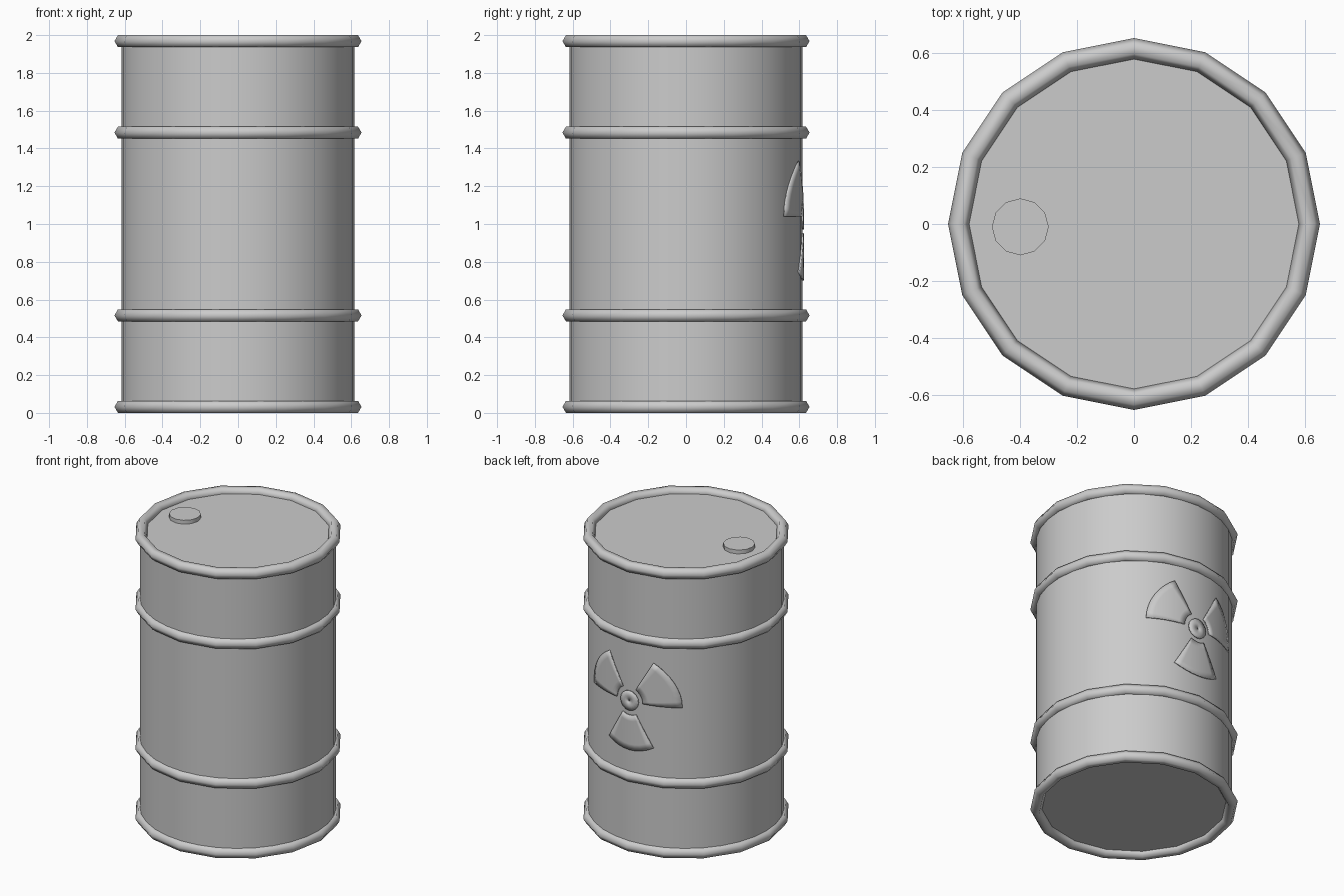
import bpy, bmesh
from math import cos, sin, pi, radians, sqrt

cube = bpy.data.objects.get("Cube")
if cube:
    bpy.data.objects.remove(cube, do_unlink=True)

R = 0.617          # drum radius
TUBE = 0.037       # hoop thickness
LOW, HIGH = 0.032, 1.968

steel = bpy.data.materials.new("grey_steel")
steel.use_nodes = True
grey = (0.6, 0.6, 0.6, 1)
steel.diffuse_color = grey
steel.node_tree.nodes["Principled BSDF"].inputs["Base Color"].default_value = grey


def finish(name, all_smooth=False):
    ob = bpy.context.object
    ob.name = name
    ob.data.materials.append(steel)
    if all_smooth:
        bpy.ops.object.shade_smooth()
    else:
        bpy.ops.object.shade_smooth_by_angle(angle=radians(35))
    return ob


# Drum shell with flat lid and base
bpy.ops.mesh.primitive_cylinder_add(vertices=32, radius=R, depth=HIGH - LOW,
                                    location=(0, 0, (LOW + HIGH) / 2))
finish("drum_body")

# Rims and rolling hoops
for i, name in enumerate(("bottom_rim", "lower_hoop", "upper_hoop", "top_rim")):
    z = LOW + (HIGH - LOW) * (0, 0.25, 0.75, 1)[i]
    bpy.ops.mesh.primitive_torus_add(major_segments=16, minor_segments=6,
                                     major_radius=R, minor_radius=TUBE,
                                     location=(0, 0, z))
    finish(name, True)

# Filler cap on the lid
bpy.ops.mesh.primitive_cylinder_add(vertices=12, radius=0.1, depth=0.04,
                                    location=(-0.4, -0.01, 1.975))
finish("filler_cap")


def back_plate(name, r0, r1, a0, a1, rings, steps):
    """Thin polar patch wrapped onto the back of the drum."""
    bm = bmesh.new()
    rows = []
    for i in range(rings + 1):
        r = r0 + (r1 - r0) * i / rings
        row = []
        for j in range(steps + 1):
            a = radians(a0 + (a1 - a0) * j / steps)
            x = r * cos(a)
            row.append(bm.verts.new((x, sqrt((R + 0.008) ** 2 - x * x), 1.04 + r * sin(a))))
        rows.append(row)
    for low, high in zip(rows, rows[1:]):
        for j in range(steps):
            bm.faces.new((low[j], low[j + 1], high[j + 1], high[j]))
    bmesh.ops.remove_doubles(bm, verts=bm.verts, dist=0.0005)
    bmesh.ops.recalc_face_normals(bm, faces=bm.faces)
    if sum(f.normal.y for f in bm.faces) < 0:
        bmesh.ops.reverse_faces(bm, faces=bm.faces)
    mesh = bpy.data.meshes.new(name)
    bm.to_mesh(mesh)
    bm.free()
    ob = bpy.data.objects.new(name, mesh)
    bpy.context.collection.objects.link(ob)
    bpy.ops.object.select_all(action="DESELECT")
    ob.select_set(True)
    bpy.context.view_layer.objects.active = ob
    finish(name)
    solid = ob.modifiers.new("thickness", "SOLIDIFY")
    solid.thickness = 0.009
    solid.offset = -1


# Raised three-blade warning sign on the back
back_plate("sign_hub", 0.005, 0.068, 0, 360, 2, 16)
for n, name in enumerate(("sign_blade_left", "sign_blade_right", "sign_blade_bottom")):
    start = n * 120
    back_plate(name, 0.1, 0.34, start, start + 60, 6, 8)
